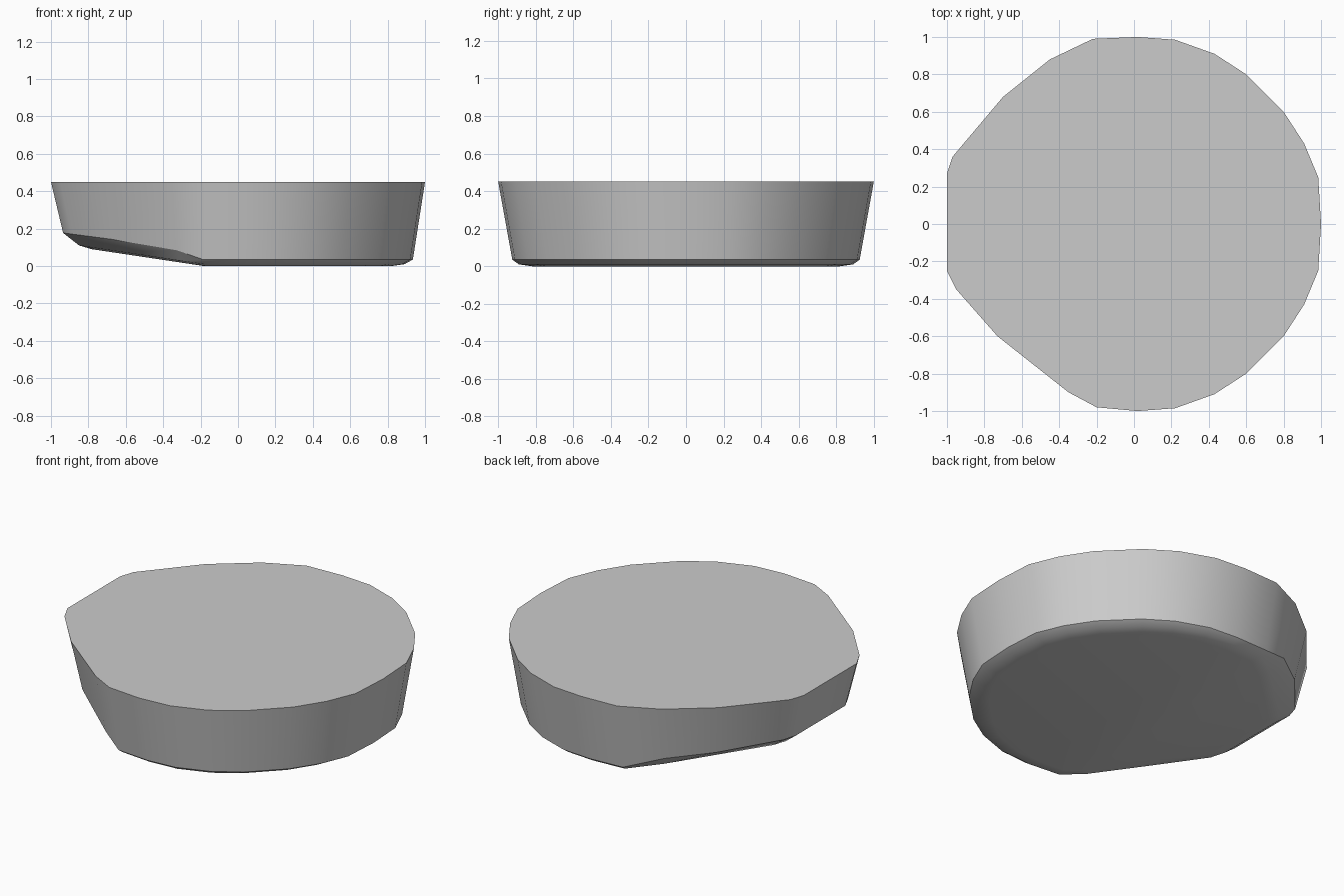
import bpy, math

cube = bpy.data.objects.get("Cube")
if cube:
    bpy.data.objects.remove(cube)

# One stone-grey material
mat = bpy.data.materials.new("light grey")
mat.use_nodes = True
colour = (0.6, 0.6, 0.6, 1)
mat.diffuse_color = colour
mat.node_tree.nodes["Principled BSDF"].inputs["Base Color"].default_value = colour

# Rim outline: round on one side, flattened to a blunt spout at -x
arc = [(.22, .985), (.43, .91), (.6, .8), (.8, .6), (.91, .43), (.985, .25)]
back = [(-1, 0), (-1, .27), (-.97, .36), (-.7, .68), (-.45, .88), (-.22, .99), (.02, 1)]
front = [(.02, -1), (-.2, -.98), (-.35, -.9), (-.73, -.6), (-.95, -.35), (-1, -.25)]
rim = back + arc + [(1, 0)] + [(x, -y) for x, y in reversed(arc)] + front
n = len(rim)


def floor_height(x):
    """Underside is level, then slopes up towards the spout."""
    return .15 * max(0, -.18 - x)


def wall_foot(x):
    """Height of the lower wall edge, stepping up along the spout."""
    if x > -.2:
        return .035
    if x > -.38:
        return .035 + .07 * (-.2 - x) / .18
    return .105 + .13 * (-.38 - x)


def inset(x, y, limit):
    """Shrink a rim point, trimmed straight along the spout diagonals."""
    s = limit
    if x < 0:
        s = min(s, 1.12 / (abs(y) - x), .85 / -x)
    return x * s, y * s


# Rings from rim down to floor
top, wall, edge, base = [], [], [], []
for x, y in rim:
    top.append((x, y, .45))
    wx, wy = x * .935, y * .925
    wall.append((wx, wy, wall_foot(wx)))
    ex, ey = inset(x, y, .89)
    edge.append((ex, ey, .01 + floor_height(ex)))
    bx, by = ex * .92, ey * .92
    base.append((bx, by, floor_height(bx)))

verts = top + wall + edge + base
faces = [tuple(reversed(range(n)))]
for r in range(3):
    for i in range(n):
        j = (i + 1) % n
        a, b = r * n, (r + 1) * n
        faces.append((a + i, a + j, b + j, b + i))

# Floor split into a level part and the sloping spout part
k1, k2 = rim.index((-.22, .99)), rim.index((-.2, -.98))
faces.append(tuple(3 * n + i for i in range(k1, k2 + 1)))
faces.append(tuple(3 * n + i % n for i in range(k2, n + k1 + 1)))

mesh = bpy.data.meshes.new("shallow_block")
mesh.from_pydata(verts, [], faces)
mesh.materials.append(mat)
body = bpy.data.objects.new("shallow_block", mesh)
bpy.context.collection.objects.link(body)

bpy.context.view_layer.objects.active = body
body.select_set(True)
bpy.ops.object.mode_set(mode='EDIT')
bpy.ops.mesh.select_all(action='SELECT')
bpy.ops.mesh.normals_make_consistent(inside=False)
bpy.ops.object.mode_set(mode='OBJECT')
bpy.ops.object.shade_smooth_by_angle(angle=math.radians(30))
